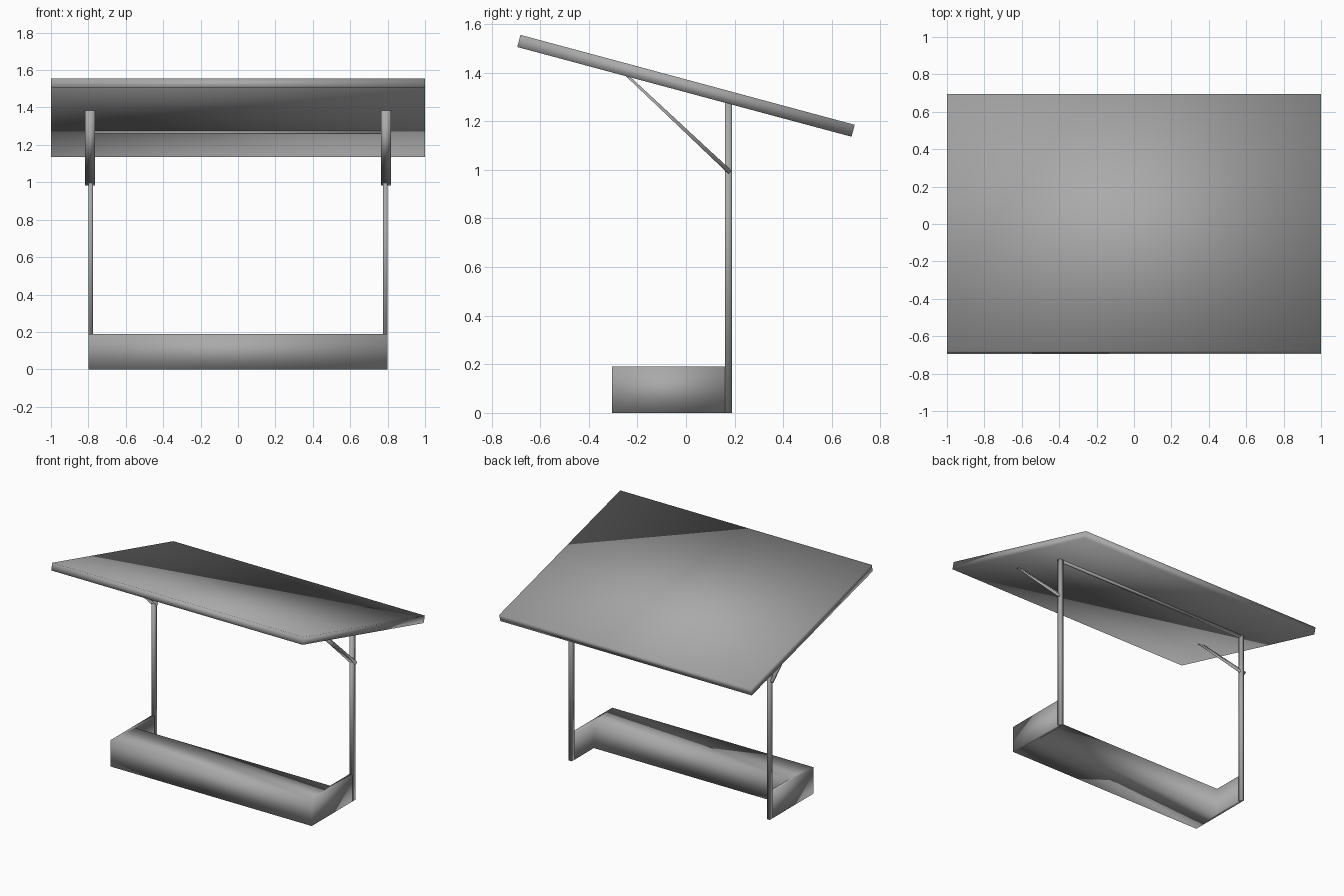
import bpy
import bmesh
from mathutils import Vector

default = bpy.data.objects.get("Cube")
if default:
    bpy.data.objects.remove(default, do_unlink=True)

# Single grey finish
grey = bpy.data.materials.new("grey_metal")
grey.use_nodes = True
colour = (0.4, 0.4, 0.4, 1)
grey.diffuse_color = colour
grey.node_tree.nodes["Principled BSDF"].inputs["Base Color"].default_value = colour


def prism(name, outline, offset, mirror=False):
    """Extrude a closed outline along offset; optionally mirror it across x."""
    bm = bmesh.new()
    face = bm.faces.new([bm.verts.new(p) for p in outline])
    result = bmesh.ops.extrude_face_region(bm, geom=[face], use_keep_orig=True)
    moved = [g for g in result["geom"] if isinstance(g, bmesh.types.BMVert)]
    bmesh.ops.translate(bm, verts=moved, vec=Vector(offset))
    bmesh.ops.recalc_face_normals(bm, faces=bm.faces)
    for f in bm.faces:
        f.smooth = True
    mesh = bpy.data.meshes.new(name)
    bm.to_mesh(mesh)
    bm.free()
    mesh.materials.append(grey)
    obj = bpy.data.objects.new(name, mesh)
    bpy.context.collection.objects.link(obj)
    if mirror:
        obj.modifiers.new("other_side", 'MIRROR').use_axis[0] = True
    return obj


def side_prism(name, profile, x0, x1, mirror=False):
    """Prism from a side profile of (y, z) points."""
    return prism(name, [(x0, y, z) for y, z in profile], (x1 - x0, 0, 0), mirror)


# Low base: deep front beam with a thin arm back to each post
half = [(0.8, -0.305), (0.8, 0.16), (0.775, 0.16), (0.775, -0.06)]
plan = half + [(-x, y) for x, y in reversed(half)]
prism("base", [(x, y, 0) for x, y in plan], (0, 0, 0.19))

# Sloping roof slab
roof = [(-0.694, 1.505), (-0.681, 1.555), (0.694, 1.185), (0.681, 1.136)]
side_prism("roof", roof, -1, 1)

# Posts cut to the roof slope
post = [(0.16, 0), (0.19, 0), (0.19, 1.27), (0.16, 1.278)]
side_prism("posts", post, 0.776, 0.8, mirror=True)

# Rail joining the post tops
rail = [(0.165, 1.258), (0.185, 1.258), (0.185, 1.271), (0.165, 1.276)]
side_prism("top_rail", rail, -0.776, 0.776)

# Flat diagonal braces from posts to roof
brace = [(0.175, 0.983), (0.188, 0.996), (-0.225, 1.378), (-0.246, 1.384)]
side_prism("braces", brace, 0.765, 0.817, mirror=True)
